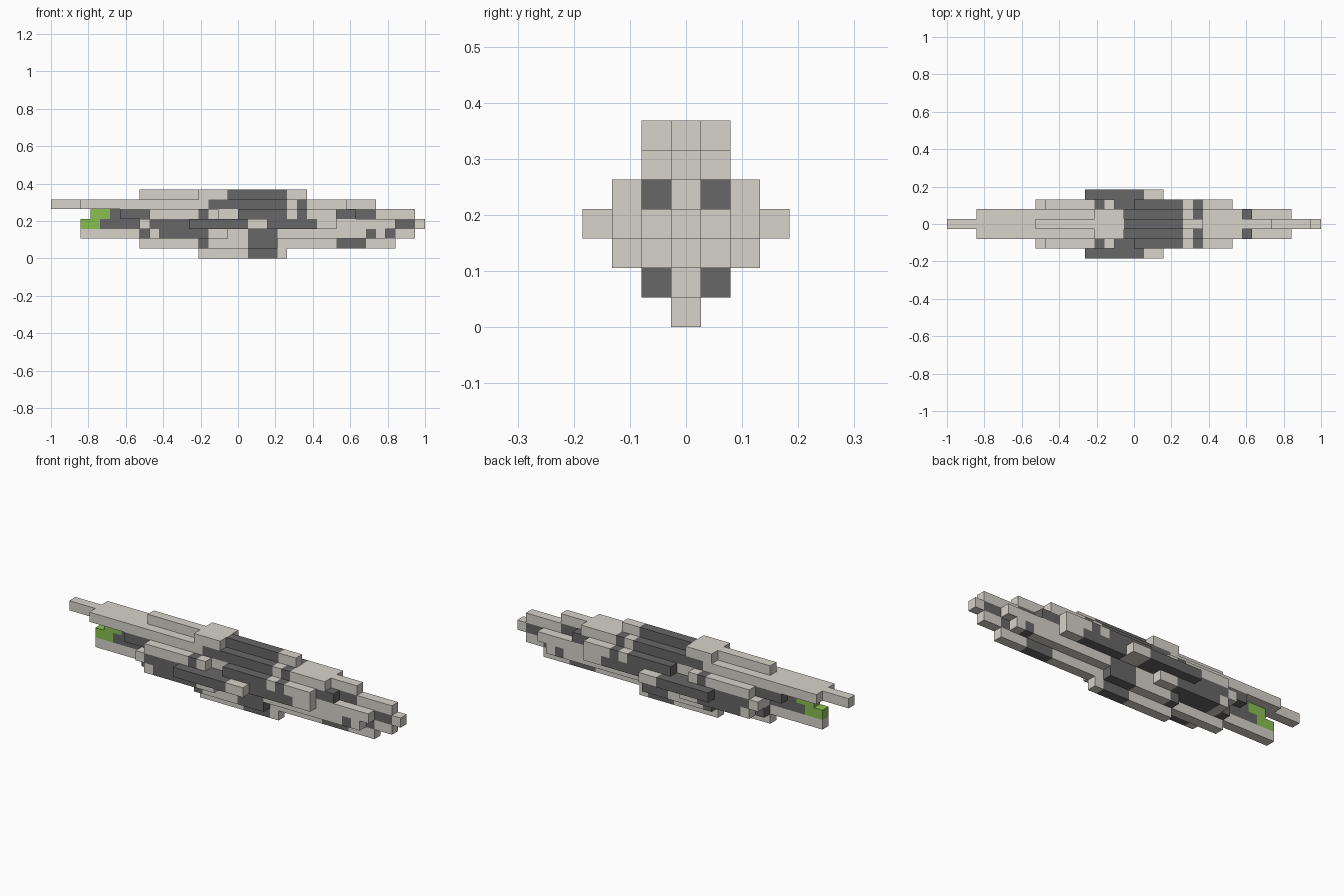
import bpy
import bmesh
from mathutils import Matrix, Vector

cube = bpy.data.objects.get("Cube")
if cube:
    bpy.data.objects.remove(cube, do_unlink=True)

CELL = 2 / 38  # one block of the grid


def material(name, colour):
    mat = bpy.data.materials.new(name)
    mat.use_nodes = True
    mat.diffuse_color = (*colour, 1)
    bsdf = next(n for n in mat.node_tree.nodes if n.type == "BSDF_PRINCIPLED")
    bsdf.inputs["Base Color"].default_value = (*colour, 1)
    bsdf.inputs["Roughness"].default_value = 0.8
    return mat


LIGHT, DARK, GREEN = range(3)
MATERIALS = [
    material("pale_grey", (0.68, 0.65, 0.60)),
    material("charcoal", (0.135, 0.135, 0.14)),
    material("leaf_green", (0.25, 0.52, 0.08)),
]

# Painted bands along the hull for each layer: start, end, colour
BANDS = {
    0: [(20, 23, DARK)],
    1: [(15, 16, DARK), (20, 23, DARK), (29, 32, DARK)],
    2: [(9, 10, DARK), (11, 16, DARK), (20, 23, DARK), (32, 33, DARK), (34, 35, DARK)],
    3: [(3, 5, GREEN), (5, 9, DARK), (10, 20, DARK), (22, 27, DARK), (35, 37, DARK)],
    4: [(4, 6, GREEN), (6, 10, DARK), (15, 16, DARK), (19, 24, DARK),
        (25, 26, DARK), (29, 33, DARK)],
    5: [(16, 24, DARK), (25, 26, DARK)],
    6: [(18, 24, DARK)],
}


def colour_at(layer, k):
    for start, end, colour in BANDS[layer]:
        if start < k < end:
            return colour
    return LIGHT


def beam(name, layer, side, start, end):
    """One long block, cut where its colour changes."""
    bm = bmesh.new()
    centre = Vector(((start + end) / 2 * CELL - 1, side * CELL, (layer + 0.5) * CELL))
    size = Matrix.Diagonal(((end - start) * CELL, CELL, CELL, 1))
    bmesh.ops.create_cube(bm, size=1, matrix=Matrix.Translation(centre) @ size)
    for k in sorted({k for band in BANDS[layer] for k in band[:2]}):
        if start < k < end:
            bmesh.ops.bisect_plane(bm, geom=bm.verts[:] + bm.edges[:] + bm.faces[:],
                                   plane_co=(k * CELL - 1, 0, 0), plane_no=(1, 0, 0))
    bm.normal_update()
    for face in bm.faces:
        inside = face.calc_center_median() - face.normal * CELL * 0.3
        face.material_index = colour_at(layer, (inside.x + 1) / CELL)
    mesh = bpy.data.meshes.new(name)
    bm.to_mesh(mesh)
    bm.free()
    for mat in MATERIALS:
        mesh.materials.append(mat)
    bpy.context.collection.objects.link(bpy.data.objects.new(name, mesh))


# Part name, layer, distance from the centre line, start, end
PARTS = [
    ("keel", 0, 0, 15, 24),
    ("lower_spine", 1, 0, 9, 35),
    ("lower_flank", 1, 1, 15, 23),
    ("belly_spine", 2, 0, 3, 37),
    ("belly_flank", 2, 1, 9, 34),
    ("belly_pod", 2, 2, 10, 18),
    ("main_spine", 3, 0, 3, 38),
    ("main_flank", 3, 1, 9, 35),
    ("main_pod", 3, 2, 9, 29),
    ("side_sponson", 3, 3, 14, 22),
    ("upper_spine", 4, 0, 4, 37),
    ("upper_flank", 4, 1, 7, 31),
    ("rear_upper_pod", 4, 2, 10, 17),
    ("front_upper_pod", 4, 2, 19, 29),
    ("deck_spine", 5, 0, 0, 33),
    ("deck_flank", 5, 1, 3, 30),
    ("roof_ridge", 6, 0, 9, 26),
    ("bridge_wing", 6, 1, 15, 18),
]

for name, layer, side, start, end in PARTS:
    if side == 0:
        beam(name, layer, 0, start, end)
    else:
        beam(name + "_front", layer, -side, start, end)
        beam(name + "_back", layer, side, start, end)
